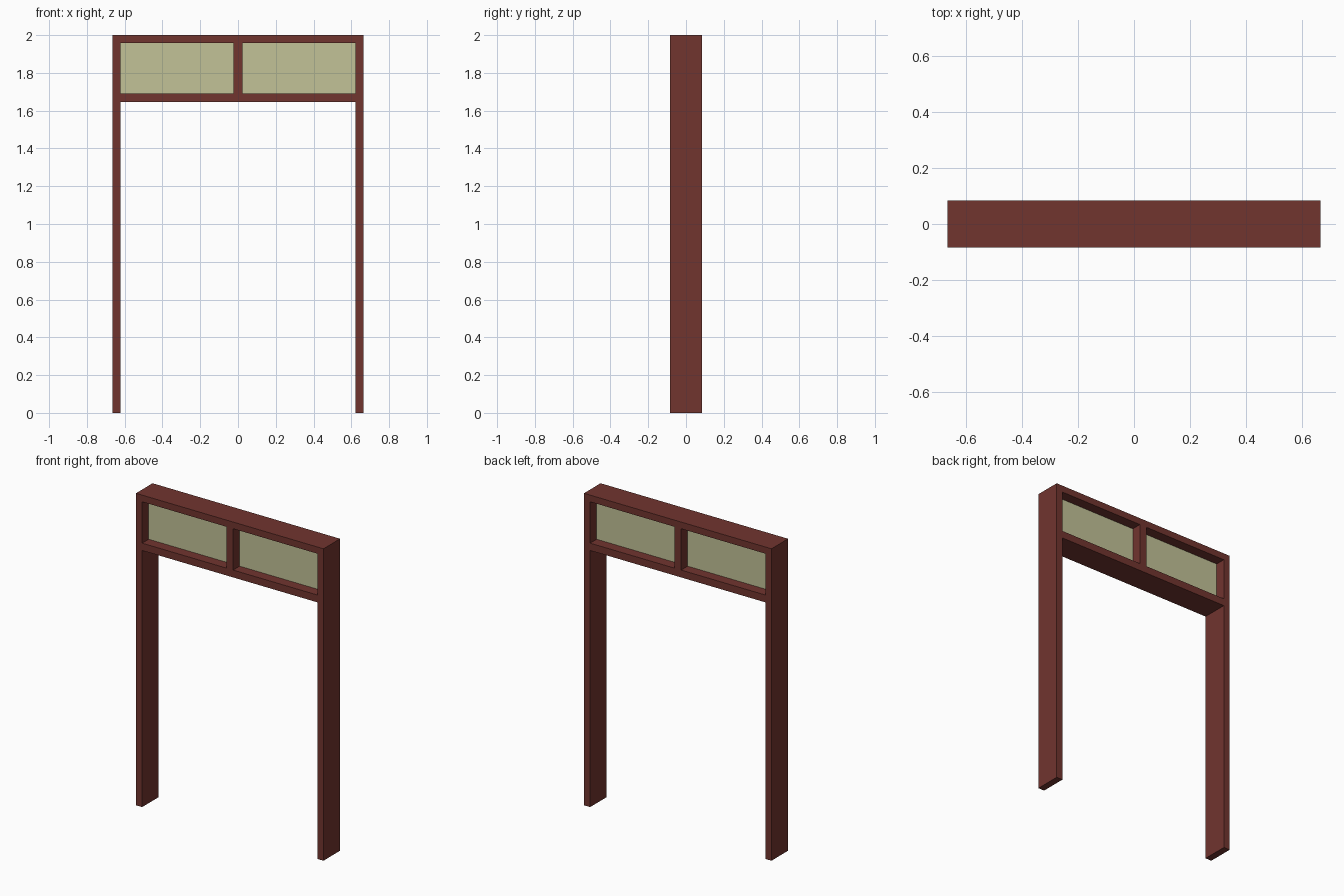
import bpy

if "Cube" in bpy.data.objects:
    bpy.data.objects.remove(bpy.data.objects["Cube"])


def material(name, rgb):
    m = bpy.data.materials.new(name)
    m.diffuse_color = (*rgb, 1.0)
    m.use_nodes = True
    m.node_tree.nodes["Principled BSDF"].inputs["Base Color"].default_value = m.diffuse_color
    return m


wood = material("dark red wood", (0.165, 0.035, 0.028))
glass = material("pale olive glass", (0.54, 0.54, 0.31))

W, D, H = 0.665, 0.084, 2.0      # half width, half depth, height
INNER = 0.621                    # inner face of the jambs
MULLION = 0.024                  # half width of the centre bar
PANE_LOW, PANE_HIGH = 1.692, 1.957
RAIL_LOW = 1.645


def box(name, x, y, z, mat):
    """Box from (min, max) ranges on each axis."""
    bpy.ops.mesh.primitive_cube_add(
        size=1, location=[(a + b) / 2 for a, b in (x, y, z)])
    o = bpy.context.object
    o.name = name
    o.scale = [b - a for a, b in (x, y, z)]
    bpy.ops.object.transform_apply(location=True, rotation=False, scale=True)
    o.data.materials.append(mat)
    return o


depth = (-D, D)

# Jambs and transom panes, one per side
for side, s in (("left", -1), ("right", 1)):
    box(side + "_jamb", sorted((s * INNER, s * W)), depth, (0, H), wood)
    box(side + "_pane", sorted((s * MULLION, s * INNER)), (-0.018, 0.018),
        (PANE_LOW, PANE_HIGH), glass)

# Head, transom rail and centre mullion
box("head_rail", (-INNER, INNER), depth, (PANE_HIGH, H), wood)
box("transom_rail", (-INNER, INNER), depth, (RAIL_LOW, PANE_LOW), wood)
box("centre_mullion", (-MULLION, MULLION), depth, (PANE_LOW, PANE_HIGH), wood)
